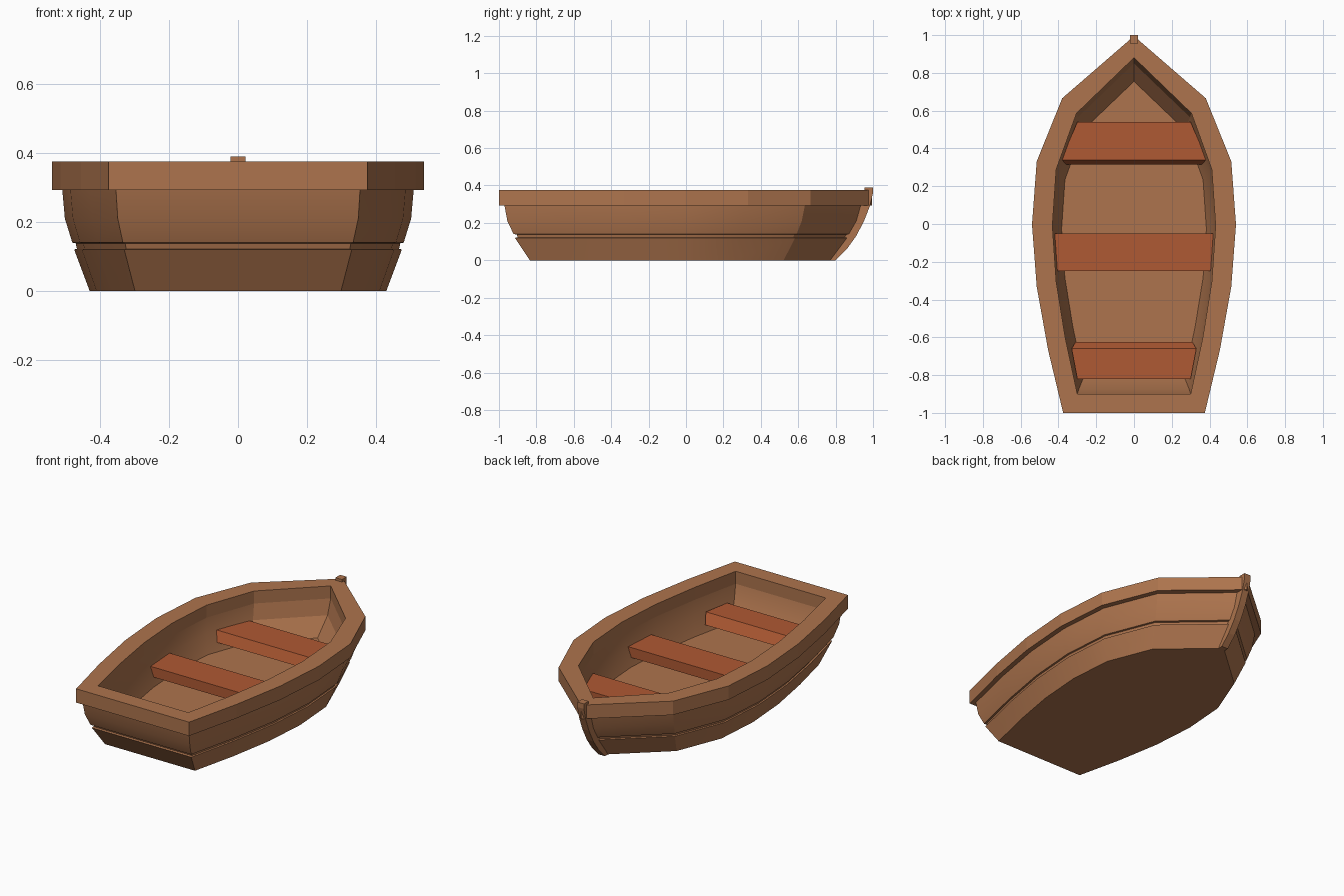
import bpy, bmesh, math

if "Cube" in bpy.data.objects:
    bpy.data.objects.remove(bpy.data.objects["Cube"])


def material(name, rgb):
    m = bpy.data.materials.new(name)
    m.diffuse_color = (*rgb, 1)
    m.use_nodes = True
    m.node_tree.nodes["Principled BSDF"].inputs["Base Color"].default_value = m.diffuse_color
    return m


WOOD = material("brown wood", (0.42, 0.175, 0.075))
SEAT = material("reddish wood", (0.43, 0.10, 0.033))

# Right half of the plan outline at the rim, stern to bow
HALF = [(0.375, -1), (0.455, -0.665), (0.515, -0.33), (0.54, 0), (0.515, 0.335), (0.38, 0.67)]
PLAN = HALF + [(0, 1)] + [(-x, y) for x, y in reversed(HALF)]


def finish(bm, name, mat):
    bmesh.ops.recalc_face_normals(bm, faces=bm.faces[:])
    me = bpy.data.meshes.new(name)
    bm.to_mesh(me)
    bm.free()
    me.materials.append(mat)
    ob = bpy.data.objects.new(name, me)
    bpy.context.collection.objects.link(ob)
    return ob


def loft(name, levels, closed, mat):
    """Stack scaled plan outlines; each level is (z, x scale, stern y, bow y)."""
    bm = bmesh.new()
    rings = [[bm.verts.new((x * s, a + (b - a) * (y + 1) / 2, z)) for x, y in PLAN]
             for z, s, a, b in levels]
    n = len(PLAN)
    pairs = list(zip(rings, rings[1:])) + ([(rings[-1], rings[0])] if closed else [])
    for r, q in pairs:
        for i in range(n):
            j = (i + 1) % n
            bm.faces.new((r[i], r[j], q[j], q[i]))
    if not closed:
        bm.faces.new(rings[0])
        bm.faces.new(rings[-1])
    return finish(bm, name, mat)


# Hull: outside with plank groove, over the top edge, inside down to the floor
hull = loft("hull", [
    (0, 0.797, -0.835, 0.79), (0.12, 0.88, -0.915, 0.88),
    (0.122, 0.865, -0.90, 0.865), (0.138, 0.872, -0.905, 0.872),
    (0.14, 0.89, -0.922, 0.89), (0.21, 0.93, -0.955, 0.93),
    (0.30, 0.945, -0.972, 0.955), (0.30, 0.80, -0.90, 0.88),
    (0.21, 0.78, -0.875, 0.85), (0.11, 0.71, -0.81, 0.755)], False, WOOD)
bpy.context.view_layer.objects.active = hull
hull.select_set(True)
bpy.ops.object.shade_smooth_by_angle(angle=math.radians(20))

# Rim board
loft("rim", [(0.292, 1, -1, 0.995), (0.375, 1, -1, 0.995),
             (0.375, 0.80, -0.90, 0.88), (0.292, 0.80, -0.90, 0.88)], True, WOOD)

# Curved stem post at the bow
bm = bmesh.new()
profile = [(0.80, 0), (0.86, 0.06), (0.91, 0.13), (0.952, 0.21), (0.983, 0.29), (1.0, 0.36),
           (1.0, 0.39), (0.955, 0.39), (0.955, 0.33), (0.92, 0.27), (0.86, 0.14), (0.75, 0.0)]
sides = [[bm.verts.new((x, y, z)) for y, z in profile] for x in (-0.022, 0.022)]
for s in sides:
    bm.faces.new(s)
for i in range(len(profile)):
    j = (i + 1) % len(profile)
    bm.faces.new((sides[0][i], sides[0][j], sides[1][j], sides[1][i]))
finish(bm, "stem_post", WOOD)


# Seats: rectangles of (y, half width) at front and back, top and bottom
def seat(name, top, bottom, z0=0.155, z1=0.215):
    bm = bmesh.new()
    rings = []
    for z, ((ya, wa), (yb, wb)) in ((z0, bottom), (z1, top)):
        rings.append([bm.verts.new(p) for p in
                      ((-wa, ya, z), (wa, ya, z), (wb, yb, z), (-wb, yb, z))])
    for r in rings:
        bm.faces.new(r)
    for i in range(4):
        j = (i + 1) % 4
        bm.faces.new((rings[0][i], rings[0][j], rings[1][j], rings[1][i]))
    finish(bm, name, SEAT)


seat("stern_seat", ((-0.82, 0.30), (-0.66, 0.33)), ((-0.82, 0.29), (-0.625, 0.31)))
seat("middle_seat", ((-0.25, 0.412), (-0.05, 0.42)), ((-0.25, 0.39), (-0.05, 0.40)))
seat("bow_seat", ((0.34, 0.385), (0.54, 0.30)), ((0.315, 0.37), (0.54, 0.28)))
